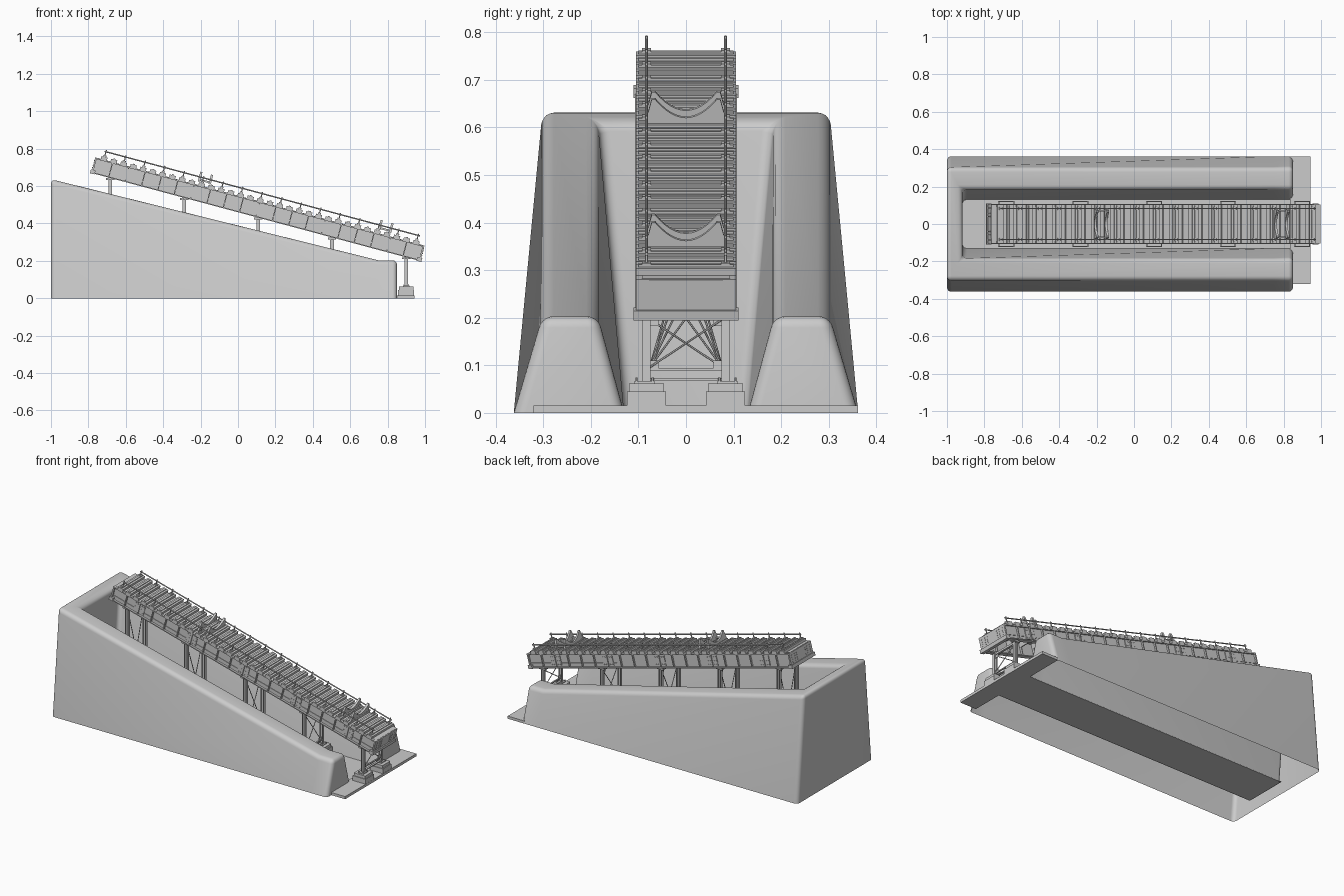
import bpy, bmesh, math
from mathutils import Vector, Matrix

if "Cube" in bpy.data.objects:
    bpy.data.objects.remove(bpy.data.objects["Cube"])

ANG = math.radians(15)
# ramp frame: local x runs down the ramp, local z is normal to the deck
RAMP = Matrix.Translation((-0.785, 0, 0.67)) @ Matrix.Rotation(ANG, 4, 'Y')
LENGTH = 1.822


def finish(name, bm, mat=None, smooth=False):
    if mat:
        bm.transform(mat)
    bmesh.ops.recalc_face_normals(bm, faces=bm.faces)
    me = bpy.data.meshes.new(name)
    bm.to_mesh(me)
    bm.free()
    ob = bpy.data.objects.new(name, me)
    bpy.context.collection.objects.link(ob)
    if smooth:
        bpy.ops.object.select_all(action='DESELECT')
        ob.select_set(True)
        bpy.context.view_layer.objects.active = ob
        bpy.ops.object.shade_smooth_by_angle(angle=math.radians(40))
    return ob


def box(bm, x0, x1, y0, y1, z0, z1):
    m = Matrix.Translation(((x0 + x1) / 2, (y0 + y1) / 2, (z0 + z1) / 2)) \
        @ Matrix.Diagonal((x1 - x0, y1 - y0, z1 - z0, 1))
    return bmesh.ops.create_cube(bm, size=1, matrix=m)['verts']


def pair(bm, x0, x1, y0, y1, z0, z1):
    box(bm, x0, x1, y0, y1, z0, z1)
    box(bm, x0, x1, -y1, -y0, z0, z1)


def rod(bm, a, b, r, seg=6):
    a, b = Vector(a), Vector(b)
    d = b - a
    m = Matrix.Translation((a + b) / 2) @ d.to_track_quat('Z', 'Y').to_matrix().to_4x4()
    bmesh.ops.create_cone(bm, cap_ends=True, segments=seg, radius1=r, radius2=r,
                          depth=d.length, matrix=m)


# U-shaped embankment: hollow shell, sloping top, rounded edges
bm = bmesh.new()
outer = [(0.85, .362, .302, .203), (0.75, .362, .302, .203), (-1.0, .362, .302, .636)]
inner = [(0.85, .13, .185, .203), (0.75, .13, .185, .203), (-.918, .13, .185, .616)]


def rail_of(half):
    pts = half + [(x, -b, -t, z) for x, b, t, z in reversed(half)]
    return ([bm.verts.new((x, b, 0)) for x, b, t, z in pts],
            [bm.verts.new((x, t, z)) for x, b, t, z in pts])


ob_, ot = rail_of(outer)
ib, it = rail_of(inner)
for i in range(5):
    bm.faces.new((ob_[i], ob_[i + 1], ot[i + 1], ot[i]))
    bm.faces.new((ib[i + 1], ib[i], it[i], it[i + 1]))
    bm.faces.new((ot[i], ot[i + 1], it[i + 1], it[i]))
for i in (0, 5):
    bm.faces.new((ob_[i], ot[i], it[i], ib[i]))
bmesh.ops.recalc_face_normals(bm, faces=bm.faces)
edges = [e for e in bm.edges if len(e.link_faces) == 2 and e.calc_face_angle() > 0.6]
bmesh.ops.bevel(bm, geom=edges, offset=0.024, segments=5, profile=0.5, affect='EDGES',
                clamp_overlap=True)
finish("embankment", bm, smooth=True)

# trench floor and front slab
bm = bmesh.new()
box(bm, -.918, .85, -.131, .131, 0.001, .004)
finish("trench_floor", bm)
bm = bmesh.new()
box(bm, .835, .943, -.32, .362, 0, .016)
finish("front_slab", bm)


# trestles: footings, H-section legs, struts, cross bracing
def trestle(i, x):
    top = 0.67 - math.tan(ANG) * (x + 0.785) + 0.004
    bm = bmesh.new()
    pair(bm, x - .043, x + .043, .042, .124, .002, .045)
    pair(bm, x - .038, x + .038, .046, .120, .045, .062)
    finish(f"footing_{i}", bm)
    bm = bmesh.new()
    pair(bm, x - .018, x + .018, .066, .108, .062, .067)
    for y in (-.104, -.070, .070, .104):
        for dx in (-.013, .013):
            rod(bm, (x + dx, y, .062), (x + dx, y, .074), .0025)
    for a in (-.010, .007):
        pair(bm, x + a, x + a + .003, .075, .093, .065, top)
    pair(bm, x - .008, x + .008, .082, .086, .065, top)
    pair(bm, x - .022, x + .022, .070, .098, top - .014, top - .004)
    box(bm, x - .006, x + .006, -.08, .08, .068, .073)
    box(bm, x - .004, x + .004, -.08, .08, .088, .094)
    box(bm, x - .006, x + .006, -.08, .08, top - .022, top - .010)
    for s in (-1, 1):
        rod(bm, (x + s * .003, -.076, .096), (x + s * .003, .076, top - .026) if s > 0
            else (x - .003, -.076, .096), .0022) if s > 0 else \
            rod(bm, (x - .003, .076, .096), (x - .003, -.076, top - .026), .0022)
    for z0 in (.088, top - .04):
        pair(bm, x - .002, x + .002, .058, .08, z0, z0 + .022)
    finish(f"trestle_{i}", bm)


for i, x in enumerate((-.683, -.287, .108, .503, .899)):
    trestle(i + 1, x)

# side girders with flanges, stiffeners and splice plates
bm = bmesh.new()
pair(bm, 0, LENGTH, .090, .095, .002, .084)
pair(bm, 0, LENGTH, .078, .107, 0, .006)
pair(bm, 0, LENGTH, .078, .105, .078, .085)
pair(bm, 0, LENGTH, .095, .098, .026, .030)
n = 20
for k in range(n + 1):
    u = .006 + k * (LENGTH - .012) / n
    pair(bm, u - .003, u + .003, .078, .105, .004, .08)
    if k % 4 == 2:
        pair(bm, u - .035, u + .035, .094, .099, .012, .072)
        for du in (-.028, -.014, .014, .028):
            for w in (.02, .042, .064):
                pair(bm, u + du - .002, u + du + .002, .098, .101, w - .002, w + .002)
finish("side_girders", bm, RAMP)

# deck plate, cross members, end plates
bm = bmesh.new()
box(bm, .004, LENGTH - .004, -.092, .092, .079, .086)
for k in range(1, n):
    u = .006 + k * (LENGTH - .012) / n
    box(bm, u - .004, u + .004, -.092, .092, .05, .082)
finish("deck", bm, RAMP)
bm = bmesh.new()
for u, s in ((0, -1), (LENGTH, 1)):
    a, b = sorted((u, u - s * .006))
    box(bm, a, b, -.104, .104, .004, .084)
    a, b = sorted((u + s * .006, u - s * .02))
    box(bm, a, b, -.110, .110, -.003, .018)
    for y in (.04, .058, .085):
        for w in (.03, .043, .056, .069):
            a, b = sorted((u, u + s * .003))
            pair(bm, a, b, y - .002, y + .002, w - .002, w + .002)
finish("end_plates", bm, RAMP)

# sleepers across the deck
bm = bmesh.new()
N = 33
step = (LENGTH - .04) / N
for k in range(N):
    u = .02 + (k + .5) * step
    box(bm, u - .017, u + .017, -.105, .105, .085, .101)
    box(bm, u - .006, u + .006, -.100, .100, .101, .106)
finish("sleepers", bm, RAMP)

# guide rails on short posts
bm = bmesh.new()
for y in (-.083, .083):
    rod(bm, (.04, y, .130), (1.785, y, .130), .0035, 8)
    for k in range(0, N, 2):
        u = .02 + (k + .5) * step
        rod(bm, (u, y, .10), (u, y, .139), .0035)
        box(bm, u - .009, u + .009, y - .009, y + .009, .104, .110)
finish("guide_rails", bm, RAMP)


# curved saddles that cradle the load
def saddle(bm, u):
    prof = [(-.086, .105), (-.072, .158)]
    for k in range(13):
        y = -.065 + .130 * k / 12
        prof.append((y, .118 + .040 * (y / .065) ** 2))
    prof += [(.072, .158), (.086, .105)]
    f = bm.faces.new([bm.verts.new((u - .006, y, w)) for y, w in prof])
    r = bmesh.ops.extrude_face_region(bm, geom=[f])
    bmesh.ops.translate(bm, vec=(.012, 0, 0),
                        verts=[v for v in r['geom'] if isinstance(v, bmesh.types.BMVert)])


for name, us in (("rear_saddle", (.568, .627)), ("front_saddle", (1.566, 1.626))):
    bm = bmesh.new()
    for u in us:
        saddle(bm, u)
    pair(bm, us[0], us[1], .066, .074, .110, .120)
    finish(name, bm, RAMP)
